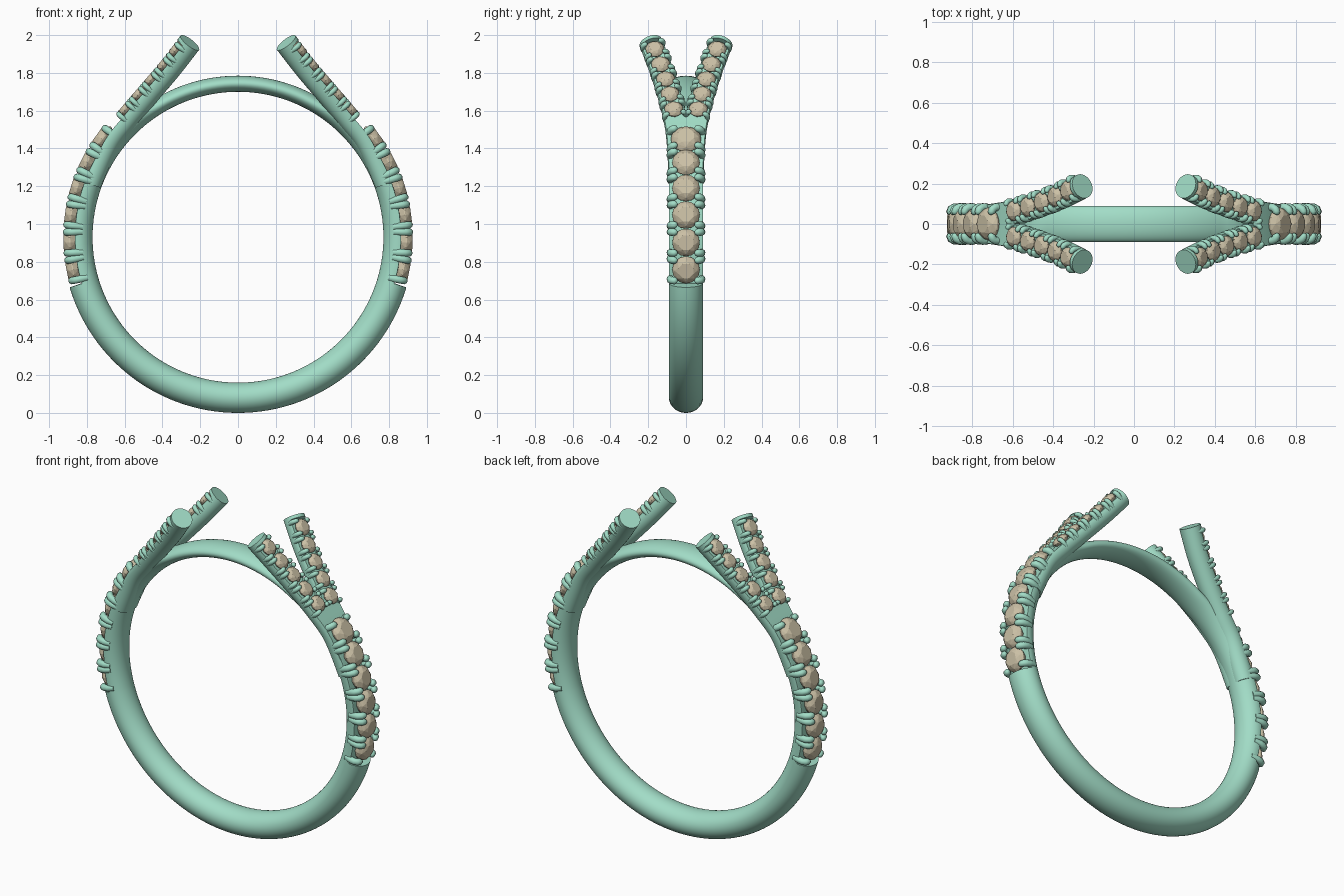
import bpy, bmesh
from math import sin, cos, pi, radians
from mathutils import Vector

if "Cube" in bpy.data.objects:
    bpy.data.objects.remove(bpy.data.objects["Cube"])

CZ = 0.93            # height of the ring centre


def material(name, rgb):
    m = bpy.data.materials.new(name)
    m.diffuse_color = (*rgb, 1)
    m.use_nodes = True
    m.node_tree.nodes["Principled BSDF"].inputs["Base Color"].default_value = m.diffuse_color
    return m


METAL = material("metal", (0.36, 0.72, 0.57))
STONE = material("stone", (0.60, 0.53, 0.38))


def finish(bm, name, mat, angle=None, mirror=(False, False)):
    bmesh.ops.recalc_face_normals(bm, faces=bm.faces)
    me = bpy.data.meshes.new(name)
    bm.to_mesh(me)
    bm.free()
    ob = bpy.data.objects.new(name, me)
    bpy.context.collection.objects.link(ob)
    me.materials.append(mat)
    if any(mirror):
        mod = ob.modifiers.new("mirror", 'MIRROR')
        mod.use_axis = (mirror[0], mirror[1], False)
        mod.use_mirror_merge = False
    if angle:
        bpy.ops.object.select_all(action='DESELECT')
        ob.select_set(True)
        bpy.context.view_layer.objects.active = ob
        bpy.ops.object.shade_smooth_by_angle(angle=radians(angle))
    return ob


def loft(bm, rings, closed=False):
    rows = [[bm.verts.new(p) for p in r] for r in rings]
    n = len(rows[0])
    pairs = list(zip(rows, rows[1:])) + ([(rows[-1], rows[0])] if closed else [])
    for a, b in pairs:
        for i in range(n):
            bm.faces.new((a[i], a[(i + 1) % n], b[(i + 1) % n], b[i]))
    if not closed:
        bm.faces.new(rows[0])
        bm.faces.new(rows[-1])


def frame(p, t):
    """Position, tangent, sideways and outward axes on a path."""
    t = t.normalized()
    b = (Vector((0, 1, 0)) - t * t.y).normalized()
    return p, t, b, b.cross(t)


def ring_frame(deg, r):
    a = radians(deg)
    return frame(Vector((r * cos(a), 0, CZ + r * sin(a))), Vector((-sin(a), 0, cos(a))))


def section(f, w, h, top, n=40):
    """Oval cross-section, flattened above the height 'top'."""
    p, t, b, o = f
    return [p + b * w * cos(2 * pi * i / n) + o * min(h * sin(2 * pi * i / n), top)
            for i in range(n)]


def add_gem(bm, f, s):
    p, t, b, o = f
    g = bmesh.new()
    # table, star points, girdle, pavilion
    for count, r, h, off in ((8, .042, -.002, .5), (8, .061, -.014, 0),
                             (16, .073, -.032, 0), (16, .073, -.038, 0), (8, .055, -.068, 0)):
        for i in range(count):
            a = 2 * pi * (i + off) / count
            bm_p = p + (t * r * cos(a) + b * r * sin(a) + o * h) * s
            g.verts.new(bm_p)
    bmesh.ops.convex_hull(g, input=g.verts)
    me = bpy.data.meshes.new("tmp")
    g.to_mesh(me)
    g.free()
    bm.from_mesh(me)
    bpy.data.meshes.remove(me)


def add_prongs(bm, f, s):
    """Four bent claws that climb the side and hook over the stone."""
    p, t, b, o = f
    path = ((.074, -.10, .019), (.083, -.065, .02), (.082, -.040, .02), (.073, -.024, .02),
            (.058, -.018, .019), (.050, -.018, .014), (.046, -.019, .006))
    for st in (-1, 1):
        for sb in (-1, 1):
            pts = [Vector((x, h)) for x, h, r in path]
            rings = []
            for i, (x, h, r) in enumerate(path):
                d = (pts[min(i + 1, 6)] - pts[max(i - 1, 0)]).normalized()
                ring = []
                for k in range(10):
                    a = 2 * pi * k / 10
                    u, v = x - d.y * r * cos(a), h + d.x * r * cos(a)
                    ring.append(p + (b * sb * u + o * v + t * st * (.055 + r * sin(a))) * s)
                rings.append(ring)
            loft(bm, rings)


# Shank: full hoop, lowered under the stones, thin bridge at the top
rings = []
right = [-90 + 2.5 * i for i in range(30)] + [-16.6, -16.4] + [-15 + 2.5 * i for i in range(43)]
stations = right + [180 - a for a in reversed(right[1:-1])]
for a in stations:
    e = a if a <= 90 else 180 - a
    k = min(max((e - 38) / 20, 0), 1)
    outer = 0.93 - 0.075 * k
    mid = (outer + 0.77) / 2
    top = 0.864 - mid if e > -16.5 else 1
    rings.append(section(ring_frame(a, mid), 0.09, (outer - 0.77) / 2, top))
bm = bmesh.new()
loft(bm, rings, closed=True)
finish(bm, "shank", METAL, 35)

# Stones and claws along the side of the shank
gems, claws = bmesh.new(), bmesh.new()
for i in range(6):
    f = ring_frame(-11.2 + 9.4 * i, 0.926)
    add_gem(gems, f, 1.1 if i == 5 else 1)
    add_prongs(claws, f, 1)
finish(gems, "shank_stones", STONE, mirror=(True, False))
finish(claws, "shank_claws", METAL, 50, (True, False))

# Split arm: smooth path from inside the shank to the free end
ctrl = [Vector(c) for c in ((.83, .03, 1.08), (.785, .03, 1.215), (.69, .04, 1.425), (.59, .058, 1.555),
                            (.475, .092, 1.69), (.36, .135, 1.825), (.255, .187, 1.96),
                            (.15, .24, 2.095))]
pts = []
for i in range(1, len(ctrl) - 2):
    a, b, c, d = ctrl[i - 1:i + 3]
    for k in range(40):
        u = k / 40
        pts.append(0.5 * (2 * b + (c - a) * u + (2 * a - 5 * b + 4 * c - d) * u ** 2
                          + (3 * b - a - 3 * c + d) * u ** 3))
pts.append(ctrl[-2])
dist = [0]
for a, b in zip(pts, pts[1:]):
    dist.append(dist[-1] + (b - a).length)
LEN = dist[-1]


def arm_frame(s):
    i = min(max(next((j for j, d in enumerate(dist) if d >= s), len(dist) - 1), 1), len(pts) - 1)
    k = (s - dist[i - 1]) / (dist[i] - dist[i - 1])
    return frame(pts[i - 1].lerp(pts[i], k), pts[min(i + 1, len(pts) - 1)] - pts[i - 2 if i > 1 else 0])


R = 0.062
steps = [(LEN - .021) * i / 40 for i in range(41)]
rings = [section(arm_frame(s), R, R, .022, 32) for s in steps]
rings += [section(arm_frame(s), R, R, 1, 32) for s in (LEN - .02, LEN - .0001)]
bm = bmesh.new()
loft(bm, rings)
finish(bm, "split_arms", METAL, 35, (True, True))

# Smaller stones and claws on the arms
gems, claws = bmesh.new(), bmesh.new()
for i in range(5):
    p, t, b, o = arm_frame(LEN - .075 - .107 * i)
    f = (p + o * R, t, b, o)
    add_gem(gems, f, .68)
    add_prongs(claws, f, .68)
finish(gems, "arm_stones", STONE, mirror=(True, True))
finish(claws, "arm_claws", METAL, 50, (True, True))
